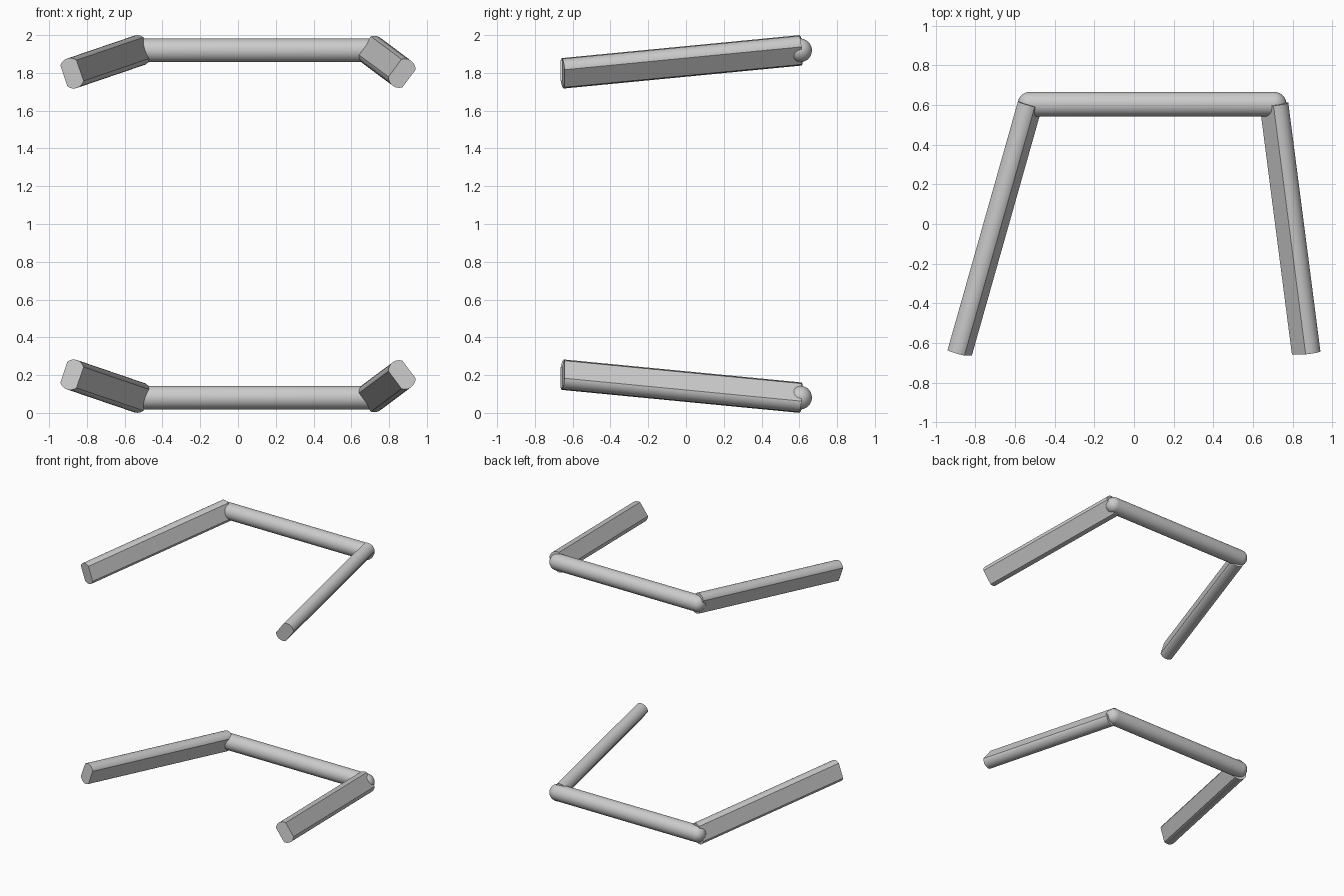
import bpy, bmesh
from math import sin, cos, pi, asin, radians
from mathutils import Vector

if "Cube" in bpy.data.objects:
    bpy.data.objects.remove(bpy.data.objects["Cube"])

MID = 1.0                                   # height of the mirror plane
BAR_R = 0.0625
BACK = {"right": Vector((-0.524, 0.604, 0.919)), "left": Vector((0.706, 0.604, 0.919))}
FRONT = {"right": Vector((-0.879, -0.65, 0.798)), "left": Vector((0.868, -0.65, 0.798))}


def finish(name, bm):
    """Turn the bmesh into an object mirrored about the middle height."""
    bmesh.ops.remove_doubles(bm, verts=bm.verts, dist=1e-5)
    bmesh.ops.recalc_face_normals(bm, faces=bm.faces)
    mesh = bpy.data.meshes.new(name)
    bm.to_mesh(mesh)
    bm.free()
    obj = bpy.data.objects.new(name, mesh)
    obj.location.z = MID
    bpy.context.collection.objects.link(obj)
    mirror = obj.modifiers.new("upper_and_lower", "MIRROR")
    mirror.use_axis = (False, False, True)
    mirror.use_mirror_merge = False
    bpy.ops.object.select_all(action="DESELECT")
    obj.select_set(True)
    bpy.context.view_layer.objects.active = obj
    bpy.ops.object.shade_smooth_by_angle(angle=radians(30))
    return obj


def round_bar(name, a, b, r, steps=10):
    """Round rod along x with hemispherical ends, made by spinning a profile."""
    bm = bmesh.new()
    angles = [i * pi / 2 / steps for i in range(steps + 1)]
    pts = [a + Vector((-r * cos(t), 0, r * sin(t))) for t in angles]
    pts += [b + Vector((r * cos(t), 0, r * sin(t))) for t in reversed(angles)]
    verts = [bm.verts.new(p) for p in pts]
    edges = [bm.edges.new(pair) for pair in zip(verts, verts[1:])]
    bmesh.ops.spin(bm, geom=verts + edges, cent=a, axis=(1, 0, 0),
                   angle=2 * pi, steps=40)
    return finish(name, bm)


def arm_section(flat=0.058, half=0.047, tall=0.082, steps=12):
    """Two flat sides joined by shallow arcs, as (across, along) pairs."""
    rise = tall - flat
    r = (half ** 2 + rise ** 2) / (2 * rise)
    span = asin(half / r)
    arc = [(r * sin(t), tall - r + r * cos(t))
           for t in (span - 2 * span * i / steps for i in range(steps + 1))]
    return arc + [(-x, -y) for x, y in arc]


def arm(name, start, end):
    """Extrude the section from start to end with square-cut ends."""
    axis = (end - start).normalized()
    u = Vector((-axis.z, 0, axis.x)).normalized()
    v = axis.cross(u)
    bm = bmesh.new()
    cap = bm.faces.new([bm.verts.new(start + v * x + u * y) for x, y in arm_section()])
    # keep the starting cap and extrude a copy of it
    out = bmesh.ops.extrude_face_region(bm, geom=[cap], use_keep_orig=True)
    moved = [g for g in out["geom"] if isinstance(g, bmesh.types.BMVert)]
    bmesh.ops.translate(bm, verts=moved, vec=end - start)
    return finish(name, bm)


# Back rods
round_bar("back_bars", BACK["right"], BACK["left"], BAR_R)

# Splayed flat-sided arms reaching forward
for side in ("right", "left"):
    arm(side + "_arms", BACK[side], FRONT[side])
